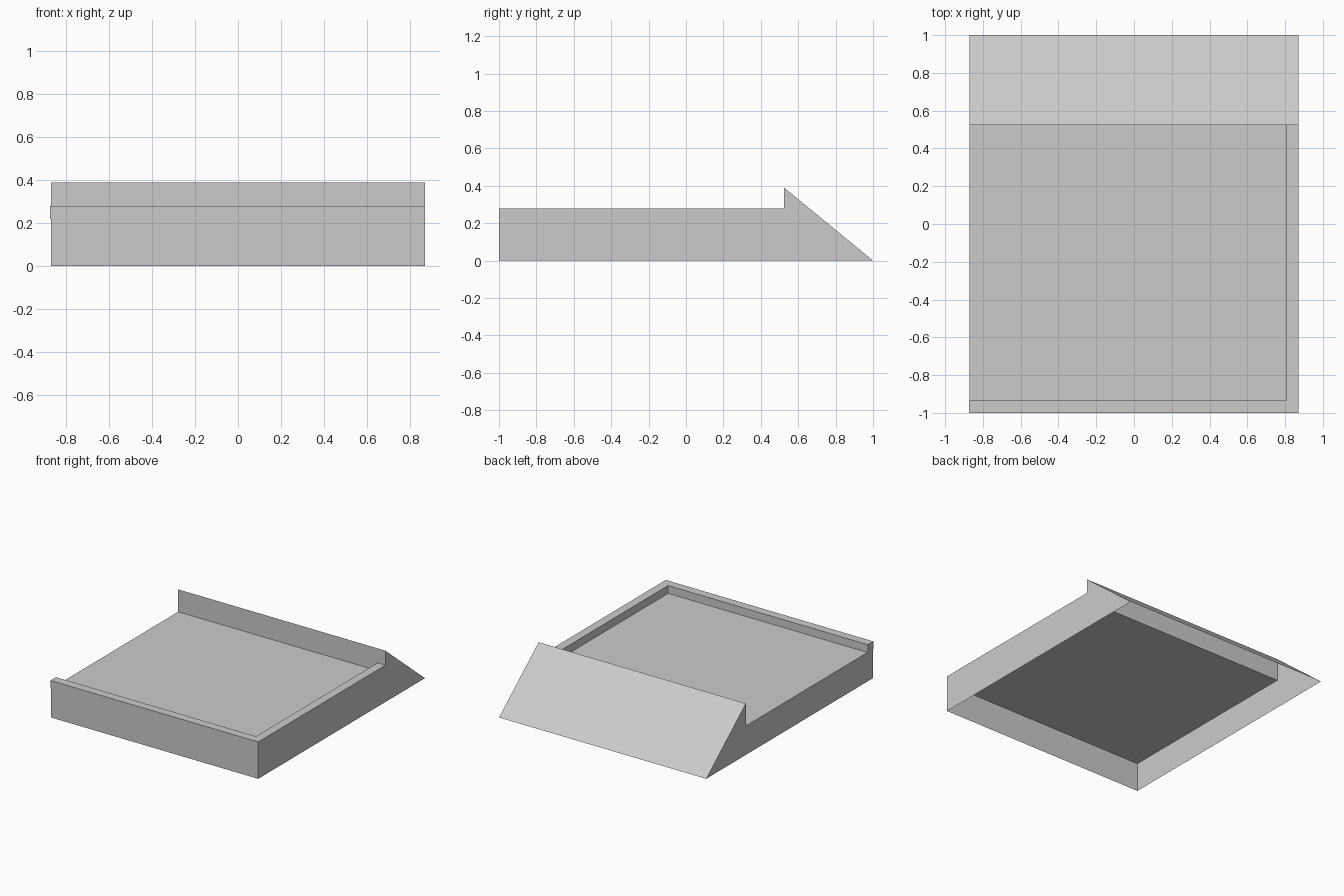
import bpy
import bmesh
from mathutils import Vector

if "Cube" in bpy.data.objects:
    bpy.data.objects.remove(bpy.data.objects["Cube"])

grey = bpy.data.materials.new("light grey")
grey.diffuse_color = (0.6, 0.6, 0.6, 1)
grey.use_nodes = True
grey.node_tree.nodes["Principled BSDF"].inputs["Base Color"].default_value = grey.diffuse_color

W = 0.87        # half width
STEP = 0.525    # where the wedge starts
FLOOR = 0.22
RIM = 0.28


def prism(name, outline, offset, is_open):
    """Extrude an outline by offset, then remove the faces picked by is_open."""
    bm = bmesh.new()
    base = bm.faces.new([bm.verts.new(p) for p in outline])
    ext = bmesh.ops.extrude_face_region(bm, geom=[base], use_keep_orig=True)
    verts = [g for g in ext["geom"] if isinstance(g, bmesh.types.BMVert)]
    bmesh.ops.translate(bm, verts=verts, vec=Vector(offset))
    bmesh.ops.recalc_face_normals(bm, faces=bm.faces)
    bm.normal_update()
    gone = [f for f in bm.faces if is_open(f)]
    bmesh.ops.delete(bm, geom=gone, context='FACES')
    mesh = bpy.data.meshes.new(name)
    bm.to_mesh(mesh)
    bm.free()
    mesh.materials.append(grey)
    obj = bpy.data.objects.new(name, mesh)
    bpy.context.collection.objects.link(obj)
    return obj


# Hollow tray with a wedge at the back, open underneath
profile = [(-1, 0), (1, 0), (STEP, 0.39), (STEP, FLOOR), (-1, FLOOR)]
prism("tray_and_wedge", [(-W, y, z) for y, z in profile], (2 * W, 0, 0),
      lambda f: f.normal.z < -0.9)

# Raised L-shaped rim along the front and right edges, resting on the tray
L = W + 0.004
corner = [(-L, -1), (W, -1), (W, STEP), (0.805, STEP), (0.805, -0.935), (-L, -0.935)]
prism("rim", [(x, y, FLOOR) for x, y in corner], (0, 0, RIM - FLOOR),
      lambda f: f.normal.z < -0.9 or f.calc_center_median().y > STEP - 0.01)
